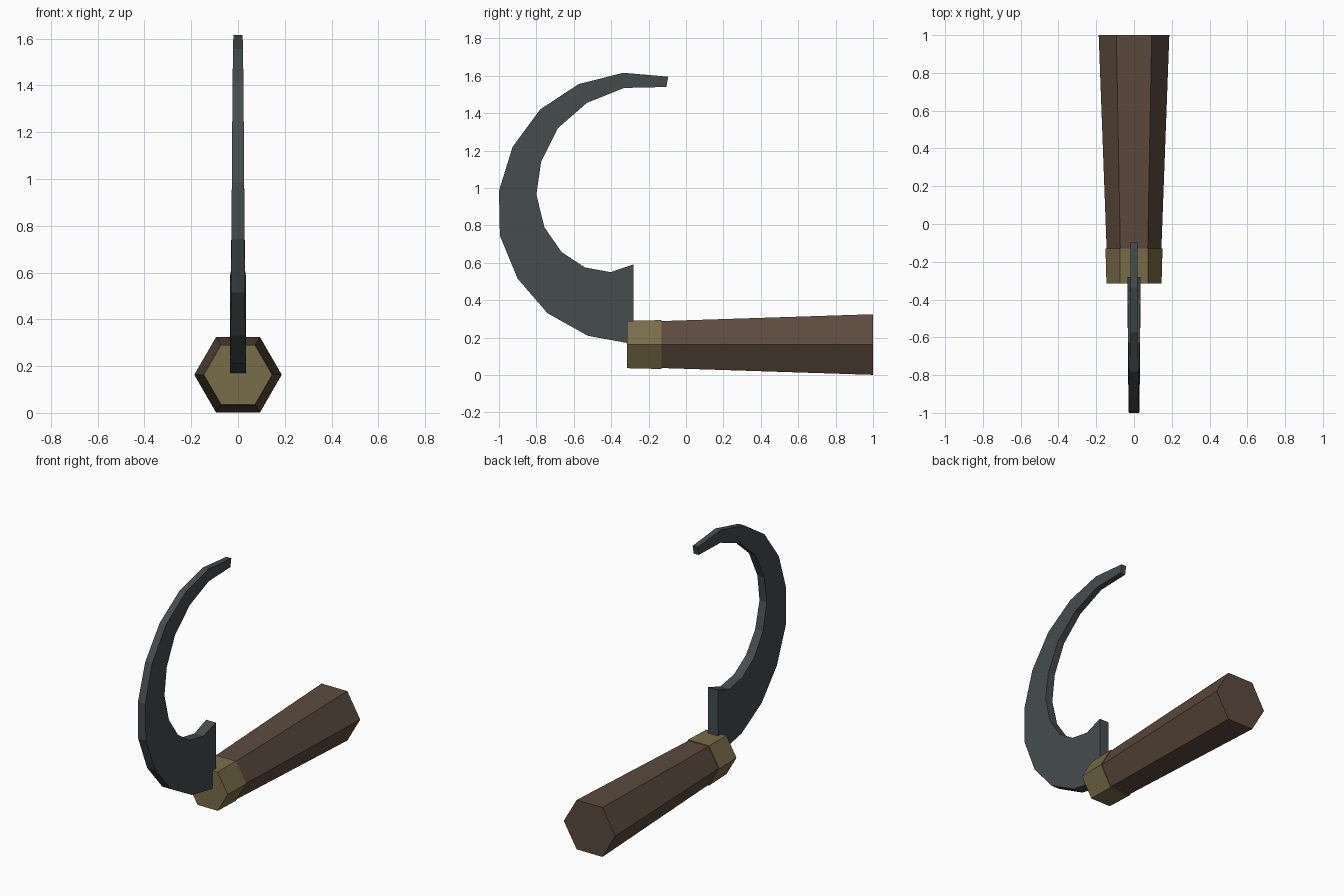
import bpy, math

if "Cube" in bpy.data.objects:
    bpy.data.objects.remove(bpy.data.objects["Cube"])

def material(name, col):
    m = bpy.data.materials.new(name)
    m.diffuse_color = (*col, 1)
    m.use_nodes = True
    m.node_tree.nodes["Principled BSDF"].inputs["Base Color"].default_value = m.diffuse_color
    return m

def build(name, verts, faces, mat):
    me = bpy.data.meshes.new(name)
    me.from_pydata(verts, [], faces)
    me.materials.append(mat)
    ob = bpy.data.objects.new(name, me)
    bpy.context.collection.objects.link(ob)
    return ob

def loft(name, rings, mat):
    """Closed solid through rings of equal vertex count."""
    n = len(rings[0])
    faces = [tuple(reversed(range(n)))]
    for i in range(len(rings) - 1):
        a, b = i * n, (i + 1) * n
        faces += [(a + k, a + (k + 1) % n, b + (k + 1) % n, b + k) for k in range(n)]
    faces.append(tuple(range((len(rings) - 1) * n, len(rings) * n)))
    return build(name, [v for r in rings for v in r], faces, mat)

def hexagon(y, r, z=0.163):
    # wound so the loft faces outward as y increases
    return [(r * math.cos(k * math.pi / 3), y, z - r * math.sin(k * math.pi / 3))
            for k in range(6)]

wood = material("dark wood", (0.105, 0.068, 0.047))
brass = material("dull brass", (0.19, 0.15, 0.065))
steel = material("dark steel", (0.06, 0.072, 0.072))

# Tapered hexagonal grip and collar
loft("handle", [hexagon(-0.13, 0.145), hexagon(1.0, 0.187)], wood)
loft("collar", [hexagon(-0.315, 0.146), hexagon(-0.13, 0.151)], brass)

# Curved blade: outer and inner edges, (y, z), from collar to tip
outer = [(-0.28, 0.165), (-0.525, 0.21), (-0.74, 0.33), (-0.90, 0.515),
         (-0.995, 0.745), (-1.0, 0.985), (-0.927, 1.22), (-0.78, 1.42),
         (-0.575, 1.555), (-0.335, 1.616), (-0.095, 1.595)]
inner = [(-0.28, 0.592), (-0.403, 0.55), (-0.54, 0.575), (-0.665, 0.657),
         (-0.757, 0.79), (-0.80, 0.965), (-0.775, 1.14), (-0.685, 1.32),
         (-0.53, 1.455), (-0.33, 1.535), (-0.105, 1.54)]
rings = []
for i, ((yo, zo), (yi, zi)) in enumerate(zip(outer, inner)):
    t = 0.035 - 0.0017 * i
    rings.append([(-t, yo, zo), (-t, yi, zi), (t, yi, zi), (t, yo, zo)])
blade = loft("blade", rings, steel)
blade.data.flip_normals()
